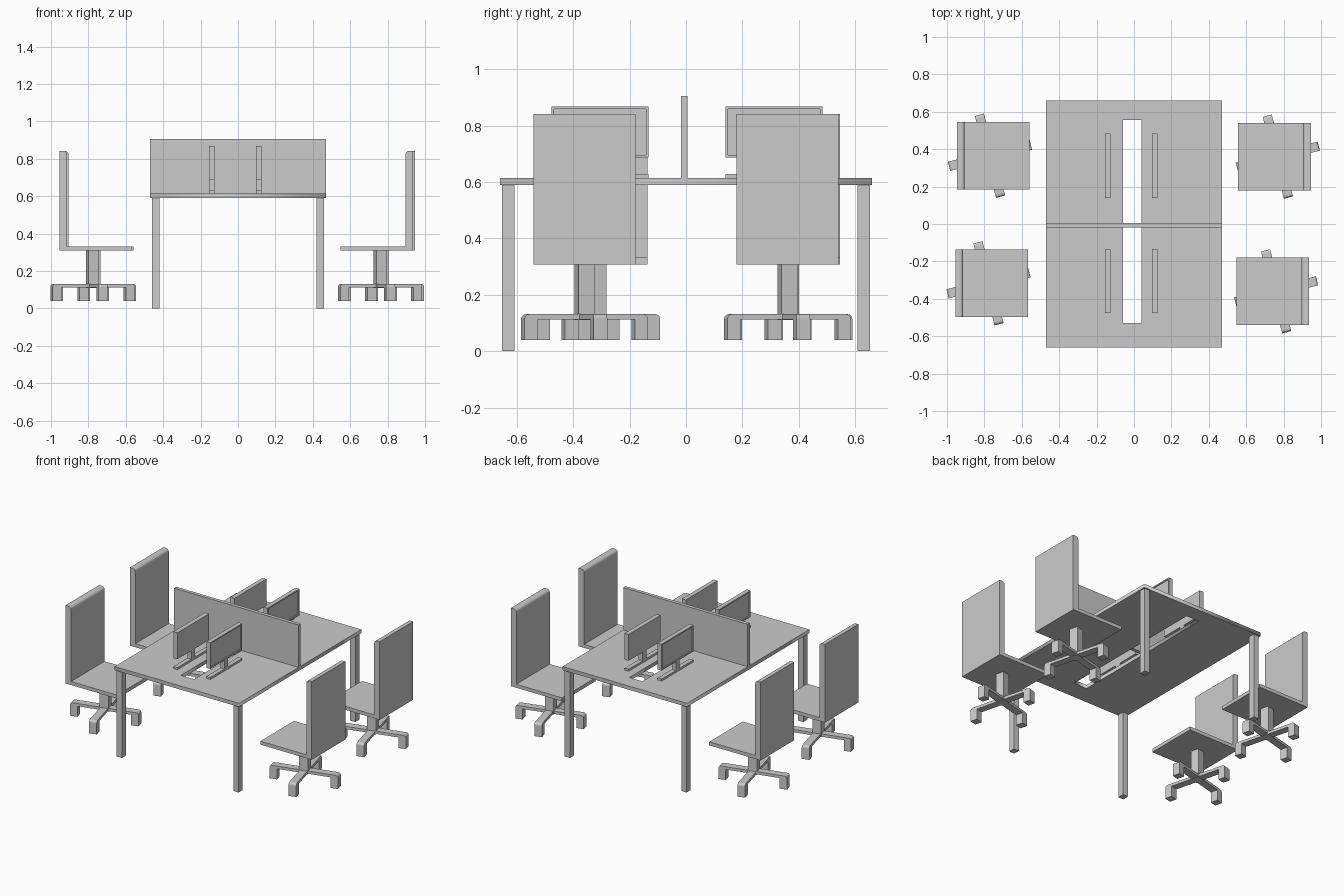
import bpy, bmesh
from math import radians, pi, cos, sin
from mathutils import Matrix

if "Cube" in bpy.data.objects:
    bpy.data.objects.remove(bpy.data.objects["Cube"])


def add_object(name, bm, mat=None):
    if mat is not None:
        bm.transform(mat)
    bmesh.ops.recalc_face_normals(bm, faces=bm.faces)
    mesh = bpy.data.meshes.new(name)
    bm.to_mesh(mesh)
    bm.free()
    obj = bpy.data.objects.new(name, mesh)
    bpy.context.collection.objects.link(obj)
    return obj


def box_bm(x0, x1, y0, y1, z0, z1):
    bm = bmesh.new()
    bmesh.ops.create_cube(bm, size=1)
    bm.transform(Matrix.Translation(((x0 + x1) / 2, (y0 + y1) / 2, (z0 + z1) / 2))
                 @ Matrix.Diagonal((x1 - x0, y1 - y0, z1 - z0, 1)))
    return bm


def box(name, *dims, mat=None):
    return add_object(name, box_bm(*dims), mat)


def prism(name, profile, width, mat):
    """Extrude an xz profile along y, centred on y = 0."""
    bm = bmesh.new()
    face = bm.faces.new([bm.verts.new((x, -width / 2, z)) for x, z in profile])
    out = bmesh.ops.extrude_face_region(bm, geom=[face])
    moved = [v for v in out["geom"] if isinstance(v, bmesh.types.BMVert)]
    bmesh.ops.translate(bm, verts=moved, vec=(0, width, 0))
    return add_object(name, bm, mat)


def corner(x, z, r, steps=3):
    """Rounded upper right corner, from the right side to the top."""
    return [(x - r + r * cos(i * pi / 2 / steps), z - r + r * sin(i * pi / 2 / steps))
            for i in range(steps + 1)]


# Table top with a long cable slot
curve = bpy.data.curves.new("table_top", 'CURVE')
curve.dimensions = '2D'
curve.fill_mode = 'BOTH'
curve.extrude = 0.0125
for x0, x1, y0, y1 in ((-0.47, 0.47, -0.66, 0.66), (-0.06, 0.04, -0.53, 0.555)):
    spline = curve.splines.new('POLY')
    spline.points.add(3)
    for p, (x, y) in zip(spline.points, ((x0, y0), (x1, y0), (x1, y1), (x0, y1))):
        p.co = (x, y, 0, 1)
    spline.use_cyclic_u = True
top = bpy.data.objects.new("table_top", curve)
top.location.z = 0.6025
bpy.context.collection.objects.link(top)

# Table legs
for sx in (-1, 1):
    for sy in (-1, 1):
        x, y = 0.441 * sx, 0.63 * sy
        box("table_leg", x - 0.02, x + 0.02, y - 0.022, y + 0.022, 0, 0.592)

# Privacy divider
box("divider_panel", -0.47, 0.47, -0.018, 0.006, 0.612, 0.905)


def monitor(x, y, angle):
    mat = Matrix.Translation((x, y, 0)) @ Matrix.Rotation(angle, 4, 'Z')
    # Screen with recessed display on the side facing the chair
    bm = box_bm(-0.015, 0.015, -0.172, 0.172, 0.687, 0.867)
    bm.normal_update()
    front = max(bm.faces, key=lambda f: f.calc_center_median().x)
    bmesh.ops.inset_region(bm, faces=[front], thickness=0.012)
    bmesh.ops.inset_region(bm, faces=[front], thickness=0.0005, depth=-0.006)
    add_object("monitor_screen", bm, mat)
    box("monitor_stem", -0.015, 0.015, -0.02, 0.02, 0.625, 0.69, mat=mat)
    box("monitor_base", -0.015, 0.015, -0.172, 0.172, 0.614, 0.629, mat=mat)


for y in (-0.305, 0.312):
    monitor(0.11, y, 0)
    monitor(-0.14, y, pi)


def chair(x, y, angle):
    mat = Matrix.Translation((x, y, 0)) @ Matrix.Rotation(angle, 4, 'Z')
    # Seat and back, rounded at the top inner edge
    box("chair_seat", -0.135, 0.212, -0.181, 0.181, 0.308, 0.332, mat=mat)
    prism("chair_back", [(-0.176, 0.308), (-0.135, 0.308)] + corner(-0.135, 0.842, 0.02)
          + [(-0.176, 0.842)], 0.362, mat)
    # Turned column and four bent feet
    base = mat @ Matrix.Rotation(radians(14.5), 4, 'Z')
    box("chair_column", -0.029, 0.029, -0.029, 0.029, 0.11, 0.31, mat=base)
    profile = [(0, 0.112), (0.178, 0.112), (0.178, 0.04), (0.226, 0.04)] \
        + corner(0.226, 0.131, 0.016) + [(0, 0.131)]
    for i in range(4):
        prism("chair_foot", profile, 0.05, base @ Matrix.Rotation(i * pi / 2, 4, 'Z'))


chair(-0.77, 0.365, 0)
chair(-0.778, -0.317, 0)
chair(0.769, 0.36, pi)
chair(0.76, -0.36, pi)
